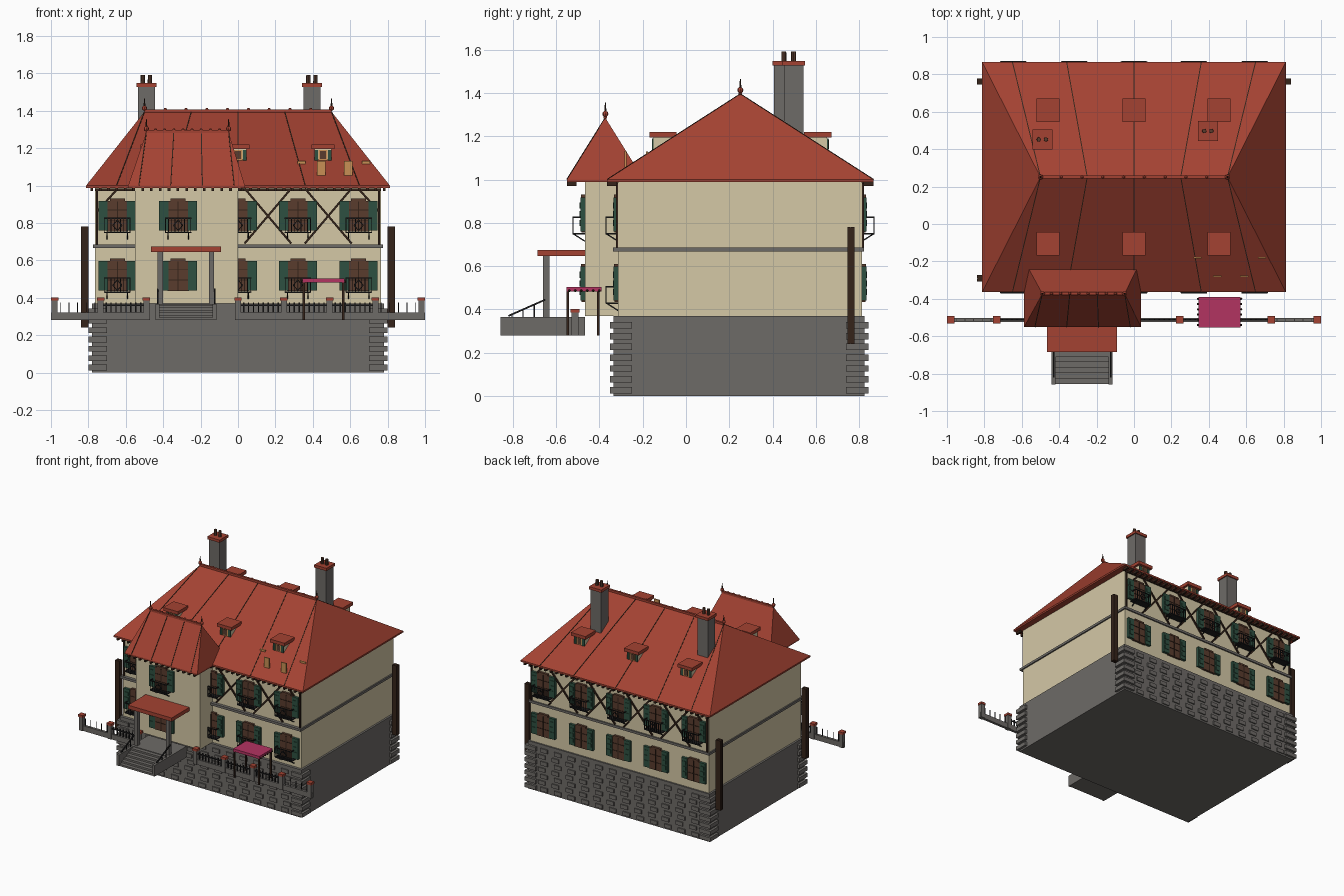
import bpy, bmesh
from mathutils import Vector, Matrix

cube = bpy.data.objects.get("Cube")
if cube:
    bpy.data.objects.remove(cube, do_unlink=True)

COLOURS = {
    "roof_red": (0.37, 0.055, 0.032), "cream_plaster": (0.66, 0.58, 0.38),
    "grey_stone": (0.155, 0.145, 0.135), "shutter_green": (0.027, 0.08, 0.052),
    "window_brown": (0.10, 0.045, 0.027), "dark_wood": (0.035, 0.017, 0.01),
    "black_iron": (0.012, 0.012, 0.013), "tan_wood": (0.58, 0.28, 0.09),
    "awning_pink": (0.45, 0.033, 0.12),
}
MATS = {}
for name, rgb in COLOURS.items():
    m = bpy.data.materials.new(name)
    m.use_nodes = True
    m.diffuse_color = (*rgb, 1)
    m.node_tree.nodes["Principled BSDF"].inputs["Base Color"].default_value = (*rgb, 1)
    MATS[name] = m

parts = {}


def mesh(name, mat):
    return parts.setdefault(name, (bmesh.new(), mat))[0]


def box(name, mat, x0, x1, y0, y1, z0, z1):
    mid = Vector(((x0 + x1) / 2, (y0 + y1) / 2, (z0 + z1) / 2))
    size = Matrix.Diagonal((abs(x1 - x0), abs(y1 - y0), abs(z1 - z0), 1))
    bmesh.ops.create_cube(mesh(name, mat), size=1, matrix=Matrix.Translation(mid) @ size)


def beam(name, mat, p, q, w):
    p, q = Vector(p), Vector(q)
    d = q - p
    rot = d.to_track_quat('Z', 'Y').to_matrix().to_4x4()
    mx = Matrix.Translation((p + q) / 2) @ rot @ Matrix.Diagonal((w, w, d.length, 1))
    bmesh.ops.create_cube(mesh(name, mat), size=1, matrix=mx)


def ball(name, mat, p, r):
    bmesh.ops.create_uvsphere(mesh(name, mat), u_segments=8, v_segments=6, radius=r,
                              matrix=Matrix.Translation(p))


def cone(name, mat, x, y, z0, z1, r0, r1):
    bmesh.ops.create_cone(mesh(name, mat), cap_ends=True, segments=8, radius1=r0, radius2=r1,
                          depth=z1 - z0, matrix=Matrix.Translation((x, y, (z0 + z1) / 2)))


def spread(a, b, n):
    return [a + (b - a) * i / (n - 1) for i in range(n)]


def hip_roof(name, ex0, ex1, ey0, ey1, z0, z1, rx0, rx1, eave_seams, back):
    ry = (ey0 + ey1) / 2
    bm = mesh(name, "roof_red")
    pts = [(x, y, z) for x in (ex0, ex1) for y in (ey0, ey1) for z in (z0 - 0.012, z0)]
    pts += [(rx0, ry, z1), (rx1, ry, z1)]
    bmesh.ops.convex_hull(bm, input=[bm.verts.new(p) for p in pts])
    # seams down the slopes
    for rx, ex in zip(spread(rx0, rx1, len(eave_seams)), eave_seams):
        for ey in ((ey0, ey1) if back else (ey0,)):
            beam(name + "_seams", "dark_wood", (rx, ry, z1), (ex, ey, z0), 0.005)
    # ridge cap, beads and finials
    beam(name + "_ridge", "roof_red", (rx0, ry, z1 + 0.004), (rx1, ry, z1 + 0.004), 0.016)
    for x in spread(rx0, rx1, 10):
        ball(name + "_ridge", "roof_red", (x, ry, z1 + 0.013), 0.008)
    for x in (rx0, rx1):
        ball(name + "_ridge", "roof_red", (x, ry, z1 + 0.018), 0.014)
        cone(name + "_finials", "dark_wood", x, ry, z1 + 0.02, z1 + 0.07, 0.006, 0.002)
    # rafter tails under the eaves
    for x in spread(ex0 + 0.03, ex1 - 0.03, int((ex1 - ex0) / 0.045)):
        for ey, s in ((ey0, 1), (ey1, -1)) if back else ((ey0, 1),):
            box("rafter_tails", "dark_wood", x - .007, x + .007, ey, ey + s * .045, z0 - .03, z0 - .01)


def balcony(x, z, y, s):
    n, m, w, d = "balcony_railings", "black_iron", 0.068, 0.055
    f = y + s * d
    for h in (z, z + 0.075):
        beam(n, m, (x - w, f, h), (x + w, f, h), 0.006)
        for e in (-w, w):
            beam(n, m, (x + e, y, h), (x + e, f, h), 0.006)
    for bx in spread(x - w, x + w, 9):
        beam(n, m, (bx, f, z), (bx, f, z + 0.075), 0.004)
    for e in (-1, 1):
        beam(n, m, (x + e * 0.025, f, z + 0.037), (x, f, z + 0.065), 0.005)
        beam(n, m, (x + e * 0.025, f, z + 0.037), (x, f, z + 0.01), 0.005)
        beam(n, m, (x + e * 0.055, f, z), (x + e * 0.055, y, z - 0.035), 0.006)
    box("balcony_floors", m, x - w, x + w, y, f, z - 0.004, z)


def window(x, z, y, s, rail):
    box("window_panes", "window_brown", x - .058, x + .058, y, y + s * .016, z - .085, z + .078)
    box("window_heads", "window_brown", x - .04, x + .04, y, y + s * .018, z + .078, z + .09)
    box("window_bars", "dark_wood", x - .003, x + .003, y, y + s * .02, z - .08, z + .075)
    for h in (-.025, .03):
        box("window_bars", "dark_wood", x - .055, x + .055, y, y + s * .019, z + h - .002, z + h + .002)
    for e in (-1, 1):
        a, b = x + e * .052, x + e * .102
        box("shutters", "shutter_green", a, b, y, y + s * .02, z - .08, z + .078)
        for h in (-.04, 0, .04):
            box("shutter_slats", "shutter_green", a + e * .01, b - e * .01, y, y + s * .024,
                z + h - .014, z + h + .014)
    if rail:
        balcony(x, z - 0.09, y, s)


# stone base with quoins and shallow courses
box("stone_base", "grey_stone", -.78, .78, -.335, .825, 0, .37)
for i in range(7):
    z = .012 + i * .05
    for sx in (-1, 1):
        for y0, y1 in ((-.35, -.25), (.74, .842)):
            box("corner_stones", "grey_stone", sx * .70, sx * .798, y0, y1, z, z + .03)
    for j in range(12):
        x = -.66 + j * .118 + (i % 2) * .02
        for y, s in ((-.335, -1), (.825, 1)):
            box("wall_stones", "grey_stone", x - .03, x + .03, y, y + s * .008, z, z + .03)

# plastered walls, front bay and string course
box("house_walls", "cream_plaster", -.765, .765, -.314, .813, .36, .99)
box("front_bay", "cream_plaster", -.55, 0, -.467, -.3, .37, 1.0)
box("string_course", "grey_stone", -.775, .775, -.338, .823, .667, .685)

# roofs
hip_roof("main_roof", -.812, .812, -.364, .866, 1.0, 1.395, -.5, .5, (-.65, -.36, 0, .36, .65), True)
hip_roof("bay_roof", -.587, .037, -.55, -.195, 1.0, 1.285, -.49, -.05, (-.53, -.36, -.19, -.02), False)

# windows, balconies and timber bracing
COLS = (-.645, -.32, 0, .32, .645)
for x in COLS:
    bay = x == COLS[1]
    yf = -.467 if bay else -.314
    window(x, .84, yf, -1, True)
    window(x, .52, yf, -1, not bay)
    window(x, .84, .813, 1, True)
    window(x, .52, .813, 1, False)
for y, s in ((-.314, -1), (.813, 1)):
    f = y + s * .004
    for a, b in zip(COLS, COLS[1:]):
        if s < 0 and a < 0:
            continue
        mid = (a + b) / 2
        for e in (-1, 1):
            beam("timber_braces", "dark_wood", (mid - e * .125, f, .69), (mid + e * .125, f, .985), .011)
    for x in (-.755, .755):
        beam("timber_posts", "dark_wood", (x, f, .685), (x, f, .985), .011)
        beam("timber_braces", "dark_wood", (x, f, .86), (x * .85, f, .985), .011)
    beam("timber_posts", "dark_wood", (-.765, f, .978), (.765, f, .978), .012)

# dormers on both slopes
for x in (-.46, 0, .455):
    for s in (-1, 1):
        def Y(v):
            return .251 + s * v
        box("dormer_walls", "cream_plaster", x - .045, x + .045, Y(.40), Y(.30), 1.10, 1.197)
        box("dormer_roofs", "roof_red", x - .062, x + .062, Y(.42), Y(.295), 1.195, 1.22)
        box("dormer_windows", "tan_wood", x - .024, x + .024, Y(.40), Y(.406), 1.135, 1.19)
        box("dormer_panes", "window_brown", x - .016, x + .016, Y(.40), Y(.409), 1.142, 1.184)
        for e in (-1, 1):
            box("dormer_shutters", "shutter_green", x + e * .026, x + e * .045, Y(.40), Y(.408), 1.135, 1.19)

# roof hatches
for x, y, z in ((.34, -.18, 1.13), (.445, -.28, 1.132), (.59, -.28, 1.132), (.685, -.18, 1.13)):
    box("roof_hatches", "tan_wood", x - .022, x + .022, y - .004, y + .004, z - .078, z)

# chimneys
for x, y in ((-.49, .452), (.395, .497)):
    box("chimney_stacks", "grey_stone", x - .045, x + .045, y - .045, y + .045, 1.2, 1.53)
    box("chimney_caps", "roof_red", x - .053, x + .053, y - .053, y + .053, 1.527, 1.548)
    for e in (-.019, .019):
        cone("chimney_pots", "window_brown", x + e, y, 1.545, 1.592, .012, .011)

# corner downpipe columns
for x, y in ((.82, .762), (-.82, .762), (-.82, -.29)):
    for e in (-.009, .009):
        box("corner_columns", "dark_wood", x - .02, x + .02, y + e - .008, y + e + .008, .24, .78)
    box("corner_columns", "dark_wood", x - .016, x + .016, y - .014, y + .014, .242, .778)

# porch and front stairs
box("porch_roof", "roof_red", -.465, -.09, -.685, -.46, .646, .675)
box("porch_landing", "grey_stone", -.44, -.115, -.68, -.467, .28, .366)
for i in range(6):
    box("stair_steps", "grey_stone", -.43, -.125, -.855 + i * .029, -.67, .28, .294 + i * .0135)
for x in (-.43, -.125):
    box("stair_cheeks", "grey_stone", x - .01, x + .01, -.858, -.49, .28, .366)
    box("porch_posts", "grey_stone", x - .003 if x > -.2 else x, x - .03 if x > -.2 else x + .03,
        -.66, -.63, .366, .65)
    beam("stair_handrails", "black_iron", (x, -.82, .37), (x, -.65, .445), .008)
    for t in (.1, .4, .7):
        y, z = -.82 + .17 * t, .37 + .075 * t
        beam("stair_handrails", "black_iron", (x, y, .36), (x, y, z), .005)

# garden fence
FY = -.513
for a, b in ((-1, -.47), (-.015, 1)):
    box("fence_wall", "grey_stone", a, b, FY - .01, FY + .01, .28, .32)
for i in (-4, -3, -2, 0, 1, 2, 3, 4):
    x = i * .245
    box("fence_posts", "grey_stone", x - .016, x + .016, FY - .016, FY + .016, .28, .387)
    box("fence_caps", "roof_red", x - .02, x + .02, FY - .02, FY + .02, .385, .402)
    if i in (-2, 4):
        continue
    end = i in (-4, 3)
    for bx in spread(x + .03, x + .215, 5 if end else 8):
        beam("fence_bars", "black_iron", (bx, FY, .32), (bx, FY, .375), .004 if end else .007)
    if not end:
        beam("fence_bars", "black_iron", (x, FY, .36), (x + .245, FY, .36), .008)

# garden awning
box("awning_top", "awning_pink", .345, .57, -.553, -.39, .482, .503)
for x in (.352, .563):
    for y in (-.546, -.405):
        box("awning_posts", "dark_wood", x - .006, x + .006, y - .006, y + .006, .28, .483)
    for y in spread(-.54, -.40, 6):
        ball("awning_beads", "dark_wood", (x + (.01 if x > .4 else -.01), y, .486), .006)

# turn every part into an object
for name, (bm, mat) in parts.items():
    bmesh.ops.recalc_face_normals(bm, faces=bm.faces)
    me = bpy.data.meshes.new(name)
    bm.to_mesh(me)
    bm.free()
    me.materials.append(MATS[mat])
    bpy.context.scene.collection.objects.link(bpy.data.objects.new(name, me))
